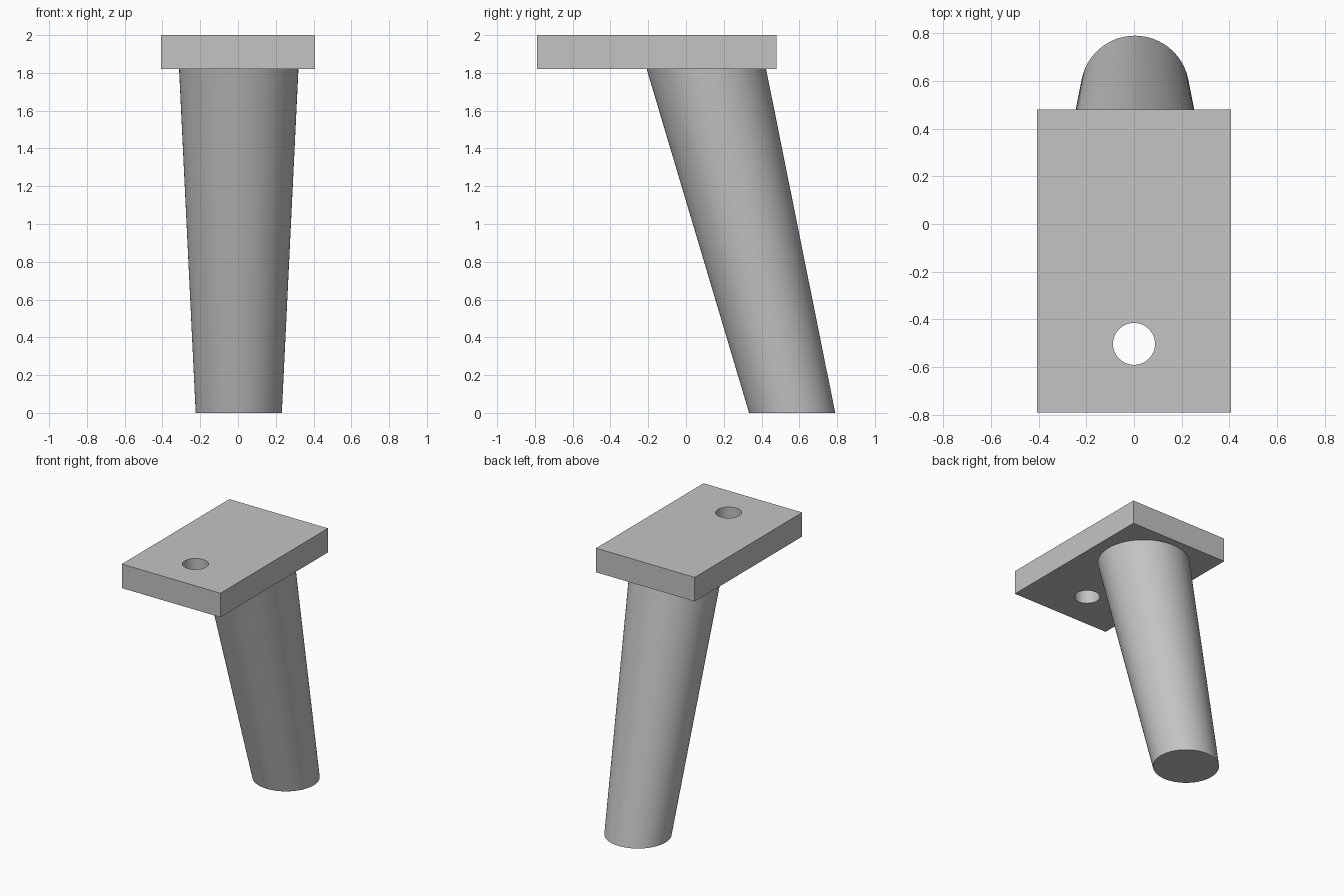
import bpy, bmesh, math
from mathutils import Vector

cube = bpy.data.objects.get("Cube")
if cube:
    bpy.data.objects.remove(cube, do_unlink=True)

grey = bpy.data.materials.new("light grey")
grey.use_nodes = True
colour = (0.55, 0.55, 0.55, 1)
grey.diffuse_color = colour
grey.node_tree.nodes["Principled BSDF"].inputs["Base Color"].default_value = colour

PLATE_BOTTOM, PLATE_TOP = 1.82, 2.0


def add_object(name, bm):
    bmesh.ops.recalc_face_normals(bm, faces=bm.faces)
    mesh = bpy.data.meshes.new(name)
    bm.to_mesh(mesh)
    bm.free()
    mesh.materials.append(grey)
    obj = bpy.data.objects.new(name, mesh)
    bpy.context.collection.objects.link(obj)
    return obj


def smooth(obj):
    bpy.ops.object.select_all(action="DESELECT")
    obj.select_set(True)
    bpy.context.view_layer.objects.active = obj
    bpy.ops.object.shade_smooth_by_angle(angle=math.radians(30))


def lofted_cylinder(name, low, low_radius, high, high_radius, sides):
    """Capped horizontal circles joined by a straight, possibly slanted, wall."""
    bm = bmesh.new()
    rings = []
    for centre, radius in ((low, low_radius), (high, high_radius)):
        ring = []
        for i in range(sides):
            a = math.tau * i / sides
            ring.append(bm.verts.new(Vector(centre) + radius * Vector((math.cos(a), math.sin(a), 0))))
        bm.faces.new(ring)
        rings.append(ring)
    for i in range(sides):
        j = (i + 1) % sides
        bm.faces.new((rings[0][i], rings[0][j], rings[1][j], rings[1][i]))
    return add_object(name, bm)


# Mounting plate
bm = bmesh.new()
bmesh.ops.create_cube(bm, size=1)
bmesh.ops.scale(bm, vec=(0.816, 1.27, PLATE_TOP - PLATE_BOTTOM), verts=bm.verts)
bmesh.ops.translate(bm, vec=(0, -0.155, (PLATE_TOP + PLATE_BOTTOM) / 2), verts=bm.verts)
plate = add_object("mounting_plate", bm)

# Screw hole through the plate
cutter = lofted_cylinder("hole_cutter", (0, -0.503, 1.7), 0.088, (0, -0.503, 2.1), 0.088, 64)
cutter.hide_render = True
cutter.hide_set(True)
hole = plate.modifiers.new("screw_hole", "BOOLEAN")
hole.operation = "DIFFERENCE"
hole.solver = "EXACT"
hole.object = cutter
bpy.context.view_layer.objects.active = plate
plate.select_set(True)
bpy.ops.object.modifier_apply(modifier=hole.name)
bpy.data.objects.remove(cutter, do_unlink=True)
smooth(plate)

# Slanted tapering leg
leg = lofted_cylinder("tapered_leg", (0.004, 0.562, 0), 0.228,
                      (0.004, 0.108, PLATE_BOTTOM), 0.316, 96)
smooth(leg)
